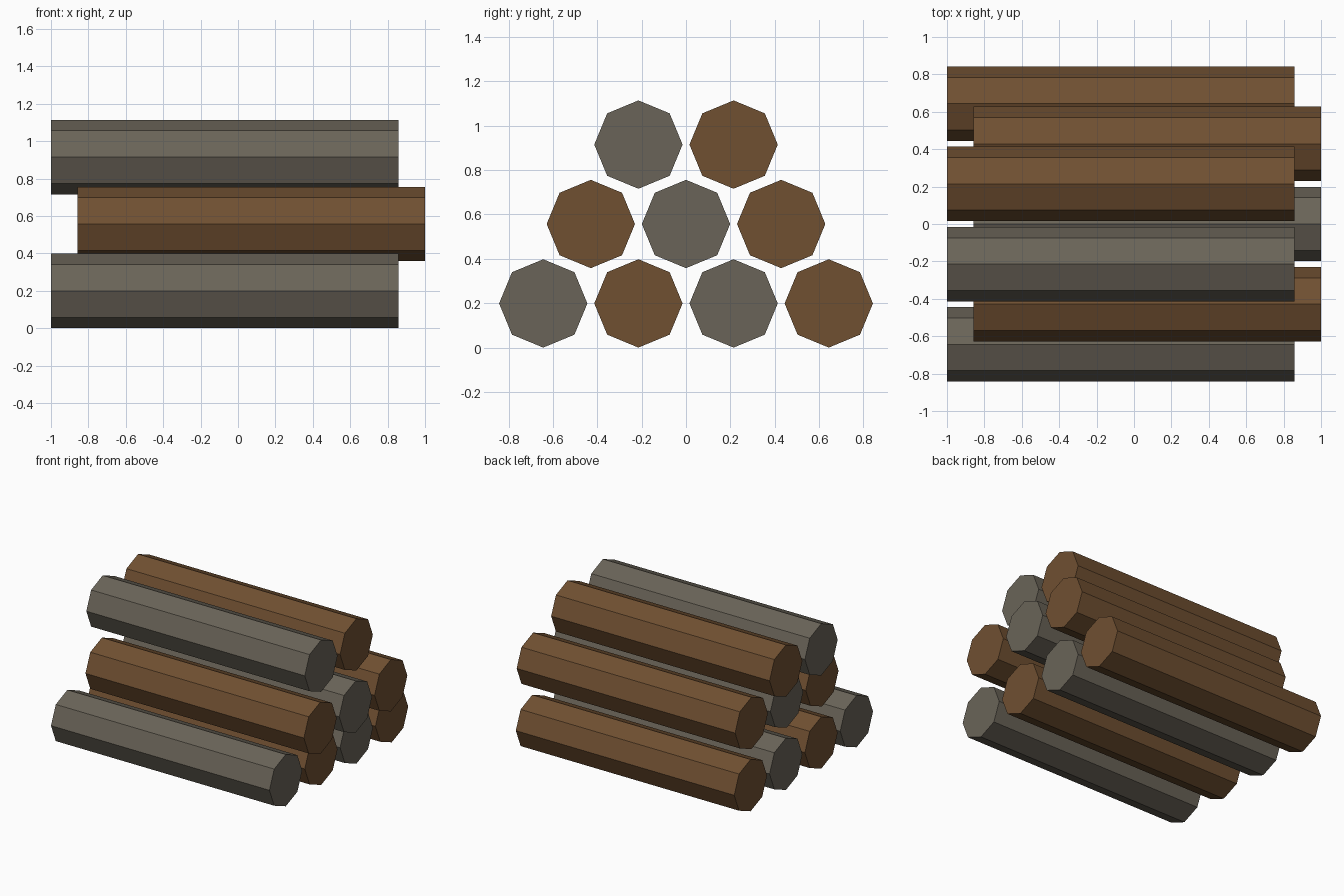
import bpy
import math

default = bpy.data.objects.get("Cube")
if default:
    bpy.data.objects.remove(default, do_unlink=True)


def material(name, color):
    mat = bpy.data.materials.new(name)
    mat.use_nodes = True
    mat.diffuse_color = color
    mat.node_tree.nodes["Principled BSDF"].inputs["Base Color"].default_value = color
    return mat


brown = material("brown wood", (0.162, 0.080, 0.031, 1))
grey = material("grey wood", (0.144, 0.127, 0.098, 1))

RADIUS = 0.199
LENGTH = 1.857
SPACING = 0.429
ROW_HEIGHT = 0.358


def log(name, x, y, z, mat):
    """Eight-sided log lying along x, with an edge on top."""
    bpy.ops.mesh.primitive_cylinder_add(
        vertices=8, radius=RADIUS, depth=LENGTH,
        location=(x, y, z), rotation=(0, math.pi / 2, 0))
    obj = bpy.context.object
    obj.name = name
    obj.data.materials.append(mat)


# Stacked rows, front to back; the middle row is pushed towards +x
shift = 1 - LENGTH / 2
rows = [
    ("bottom", -shift, [grey, brown, grey, brown]),
    ("middle", shift, [brown, grey, brown]),
    ("top", -shift, [grey, brown]),
]
for level, (row, x, mats) in enumerate(rows):
    for i, mat in enumerate(mats):
        y = (i - (len(mats) - 1) / 2) * SPACING
        log(f"{row}_log_{i + 1}", x, y, RADIUS + level * ROW_HEIGHT, mat)
